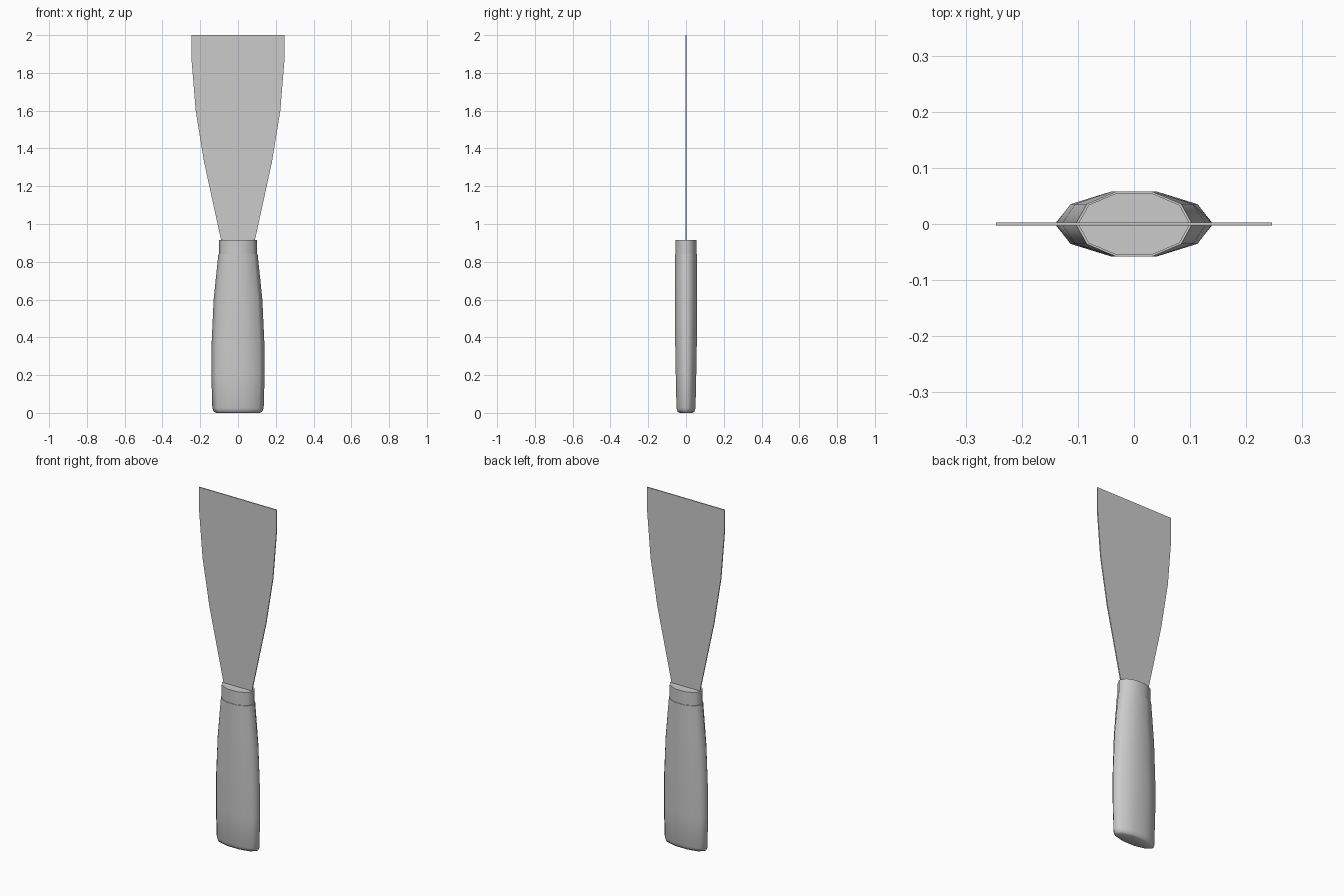
import bpy, bmesh, math

if "Cube" in bpy.data.objects:
    bpy.data.objects.remove(bpy.data.objects["Cube"])

SIDES = 10


def finish(name, bm):
    bmesh.ops.recalc_face_normals(bm, faces=bm.faces)
    mesh = bpy.data.meshes.new(name)
    bm.to_mesh(mesh)
    bm.free()
    obj = bpy.data.objects.new(name, mesh)
    bpy.context.collection.objects.link(obj)
    return obj


def loft(name, rings):
    """Stack of elliptical ten-sided rings (z, x radius, y radius), capped at both ends."""
    bm = bmesh.new()
    loops = []
    for z, rx, ry in rings:
        loops.append([bm.verts.new((rx * math.cos(math.tau * i / SIDES),
                                    ry * math.sin(math.tau * i / SIDES), z))
                      for i in range(SIDES)])
    for a, b in zip(loops, loops[1:]):
        for i in range(SIDES):
            j = (i + 1) % SIDES
            bm.faces.new((a[i], a[j], b[j], b[i]))
    bm.faces.new(loops[0][::-1])
    bm.faces.new(loops[-1])
    obj = finish(name, bm)
    bpy.ops.object.select_all(action='DESELECT')
    obj.select_set(True)
    bpy.context.view_layer.objects.active = obj
    bpy.ops.object.shade_smooth_by_angle(angle=math.radians(80))
    return obj


# Handle: swollen grip with a rounded butt
loft("handle", [(0.0, 0.115, 0.036), (0.006, 0.128, 0.046), (0.025, 0.136, 0.053),
                (0.20, 0.141, 0.057), (0.36, 0.140, 0.060), (0.60, 0.129, 0.061),
                (0.84, 0.104, 0.061)])

# Collar: narrower sleeve at the top of the handle
loft("collar", [(0.82, 0.100, 0.058), (0.916, 0.100, 0.058)])

# Blade: thin flared sheet rooted in the collar
profile = [(0.85, 0.076), (0.916, 0.090), (1.33, 0.180),
           (1.60, 0.224), (1.87, 0.246), (2.0, 0.246)]
bm = bmesh.new()
outline = [(x, z) for z, x in profile] + [(-x, z) for z, x in reversed(profile)]
face = bm.faces.new([bm.verts.new((x, -0.003, z)) for x, z in outline])
ext = bmesh.ops.extrude_face_region(bm, geom=[face], use_keep_orig=True)
bmesh.ops.translate(bm, vec=(0, 0.006, 0),
                    verts=[v for v in ext["geom"] if isinstance(v, bmesh.types.BMVert)])
finish("blade", bm)
